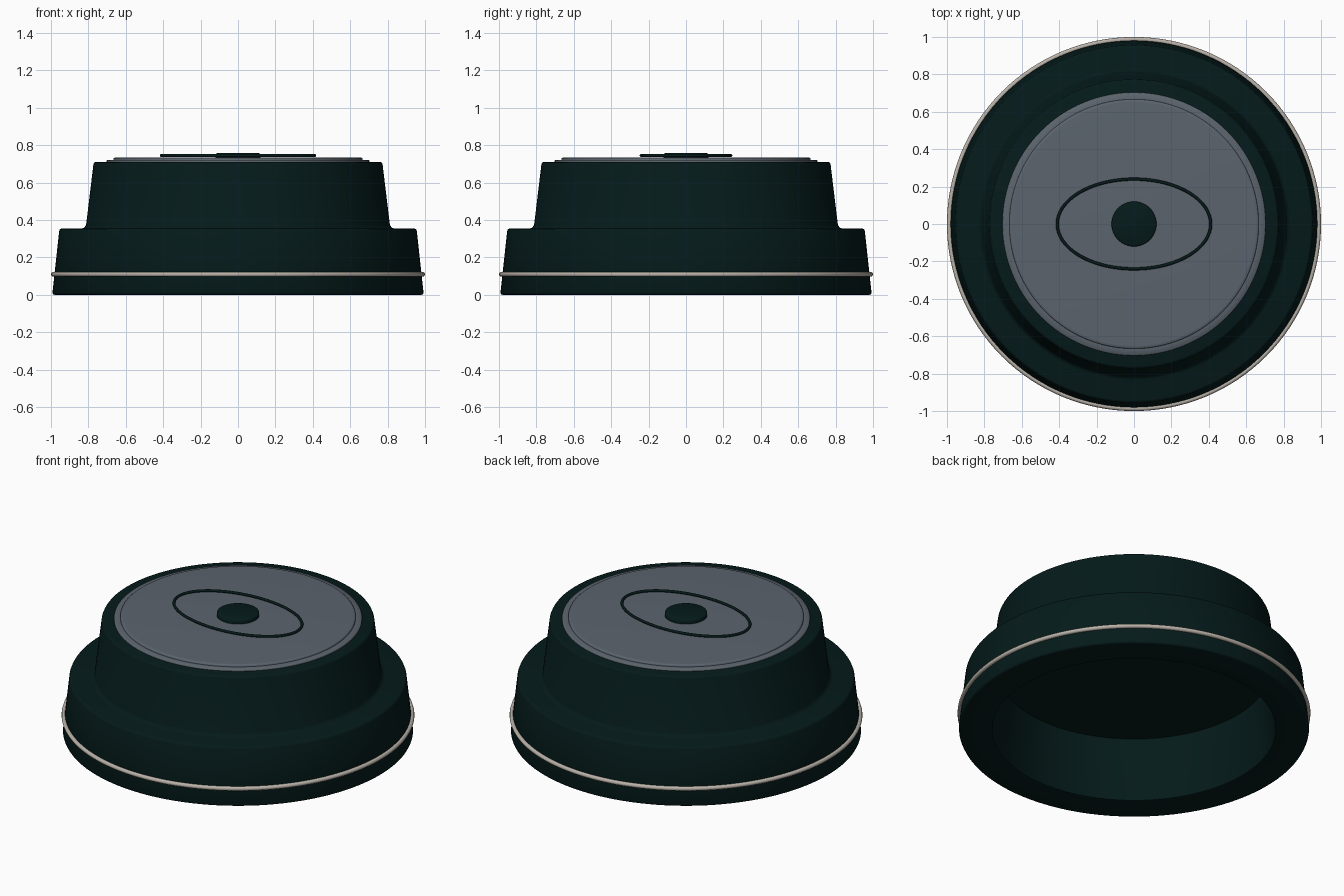
import bpy, bmesh
from math import cos, sin, tau, radians

cube = bpy.data.objects.get("Cube")
if cube:
    bpy.data.objects.remove(cube)


def material(name, rgb, rough=0.6):
    m = bpy.data.materials.new(name)
    m.use_nodes = True
    m.diffuse_color = (*rgb, 1)
    node = m.node_tree.nodes["Principled BSDF"]
    node.inputs["Base Color"].default_value = (*rgb, 1)
    node.inputs["Roughness"].default_value = rough
    return m


green = material("dark green", (0.0015, 0.0105, 0.0105))
grey = material("slate grey", (0.105, 0.127, 0.153))
silver = material("warm silver", (0.48, 0.44, 0.39))


def smooth(obj):
    bpy.ops.object.select_all(action='DESELECT')
    obj.select_set(True)
    bpy.context.view_layer.objects.active = obj
    bpy.ops.object.shade_smooth_by_angle(angle=radians(50))


def lathe(name, profile, mat, steps=128):
    """Revolve (radius, height) points about the z axis."""
    bm = bmesh.new()
    verts = [bm.verts.new((r, 0, z)) for r, z in profile]
    edges = [bm.edges.new(pair) for pair in zip(verts, verts[1:])]
    bmesh.ops.spin(bm, geom=verts + edges, axis=(0, 0, 1), cent=(0, 0, 0),
                   angle=tau, steps=steps, use_duplicate=False)
    bmesh.ops.remove_doubles(bm, verts=bm.verts, dist=0.0001)
    bmesh.ops.recalc_face_normals(bm, faces=bm.faces)
    mesh = bpy.data.meshes.new(name)
    bm.to_mesh(mesh)
    bm.free()
    mesh.materials.append(mat)
    obj = bpy.data.objects.new(name, mesh)
    bpy.context.collection.objects.link(obj)
    smooth(obj)
    return obj


def hoop(name, rx, ry, z, thickness, mat, steps=128):
    """Round-section ring following an ellipse."""
    curve = bpy.data.curves.new(name, 'CURVE')
    curve.dimensions = '3D'
    curve.bevel_depth = thickness
    curve.bevel_resolution = 3
    spline = curve.splines.new('POLY')
    spline.points.add(steps - 1)
    for i, p in enumerate(spline.points):
        a = tau * i / steps
        p.co = (rx * cos(a), ry * sin(a), z, 1)
    spline.use_cyclic_u = True
    curve.materials.append(mat)
    obj = bpy.data.objects.new(name, curve)
    bpy.context.collection.objects.link(obj)
    bpy.ops.object.select_all(action='DESELECT')
    obj.select_set(True)
    bpy.context.view_layer.objects.active = obj
    bpy.ops.object.convert(target='MESH')
    smooth(bpy.context.view_layer.objects.active)


# Stepped body with softened edges, hollow underneath
lathe("body", [
    (0, 0.383), (0.767, 0.383), (0.801, 0.012), (0.804, 0.003), (0.812, 0),
    (0.98, 0), (0.988, 0.003), (0.992, 0.012),
    (0.956, 0.342), (0.952, 0.351), (0.942, 0.355),
    (0.835, 0.355), (0.821, 0.36), (0.812, 0.375),
    (0.773, 0.698), (0.769, 0.707), (0.759, 0.711), (0, 0.711)], green)

# Round top plate with a stepped, softened rim
lathe("top_plate", [
    (0, 0.71), (0.703, 0.71), (0.703, 0.718), (0.7, 0.721), (0.667, 0.722),
    (0.666, 0.73), (0.662, 0.733), (0.65, 0.734), (0, 0.734)], grey)

# Raised centre button
lathe("centre_disc", [
    (0, 0.733), (0.12, 0.733), (0.12, 0.75), (0.118, 0.755), (0.112, 0.758),
    (0, 0.758)], green, 64)

# Trim band and oval outline
hoop("trim_band", 0.987, 0.987, 0.11, 0.013, silver)
hoop("oval_outline", 0.41, 0.24, 0.745, 0.008, green)
